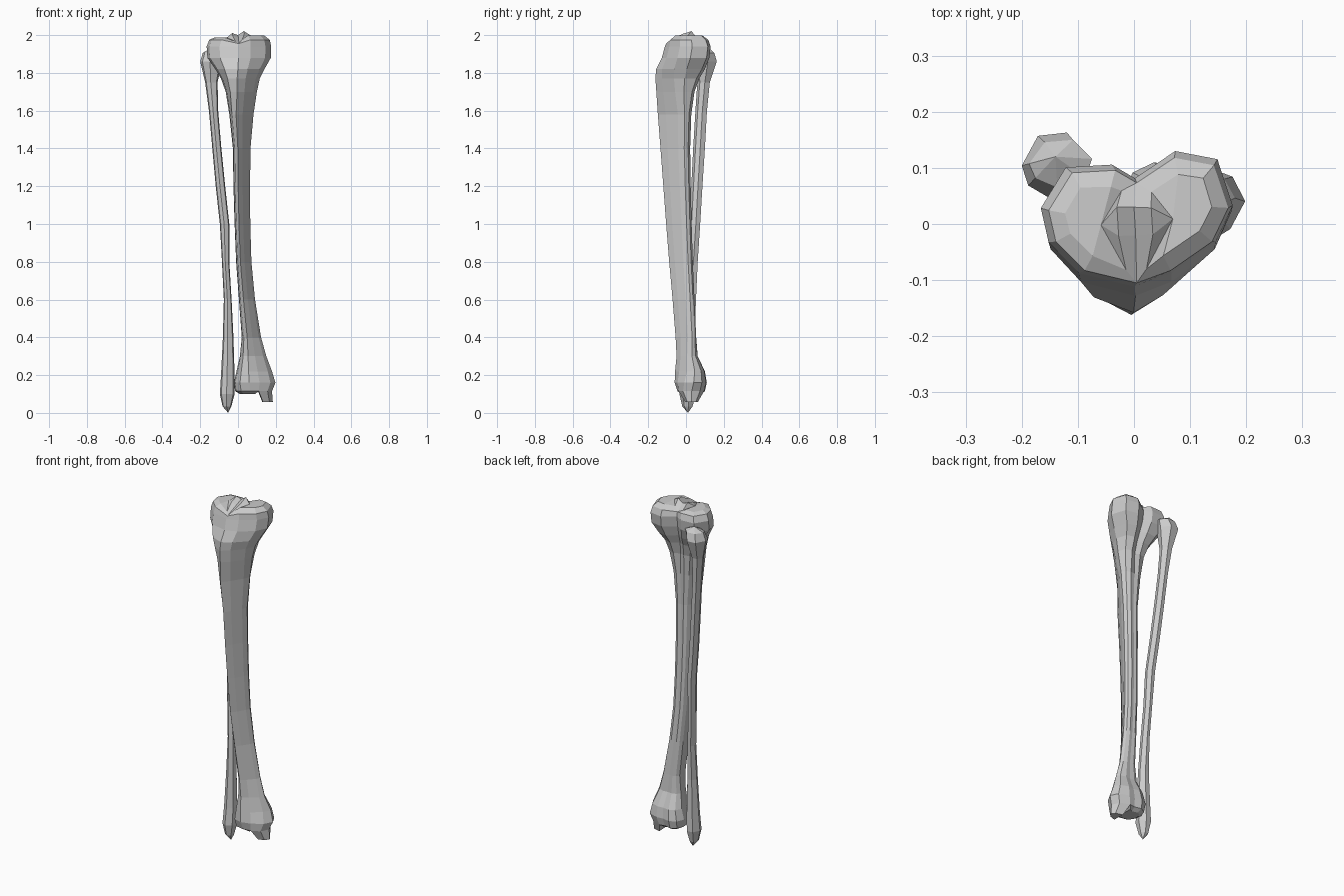
import bpy, bmesh
from mathutils import Vector

if "Cube" in bpy.data.objects:
    bpy.data.objects.remove(bpy.data.objects["Cube"])

# Cross-sections in a unit box (u: left-right, v: front-back), starting at the front edge
PLATEAU = [(.49, 0), (.68, .1), (.91, .33), (1, .6), (.92, .94), (.7, 1),
           (.49, .8), (.37, .9), (.13, .88), (0, .58), (.04, .33), (.2, .1)]
SHAFT = [(.28, 0), (.55, .24), (.88, .6), (1, .8), (.9, .93), (.7, 1),
         (.5, .98), (.3, 1), (.12, .93), (0, .78), (.03, .48), (.11, .14)]
ANKLE = [(.4, 0), (.64, .04), (.88, .2), (1, .52), (.9, .82), (.62, .97),
         (.45, .94), (.25, 1), (.08, .88), (0, .6), (.03, .3), (.16, .06)]
FIBULA = [(.45, 0), (.9, .2), (1, .6), (.7, 1), (.25, .95), (0, .5), (.1, .2)]


def blend(a, b, t):
    return [(p[0] * (1 - t) + q[0] * t, p[1] * (1 - t) + q[1] * t) for p, q in zip(a, b)]


def ring(bm, shape, z, left, right, front, back):
    return [bm.verts.new((left + u * (right - left), front + v * (back - front), z))
            for u, v in shape]


def skin(bm, rings):
    for a, b in zip(rings, rings[1:]):
        n = len(a)
        for i in range(n):
            j = (i + 1) % n
            bm.faces.new((a[i], a[j], b[j], b[i]))


def fan(bm, loop, tip):
    v = bm.verts.new(tip)
    for i in range(len(loop)):
        bm.faces.new((loop[i], loop[(i + 1) % len(loop)], v))


def finish(bm, name):
    bmesh.ops.recalc_face_normals(bm, faces=bm.faces[:])
    mesh = bpy.data.meshes.new(name)
    bm.to_mesh(mesh)
    bm.free()
    bpy.context.collection.objects.link(bpy.data.objects.new(name, mesh))


# Shin bone: lofted from ankle to knee (z, left, right, front, back)
bm = bmesh.new()
lower = [(.115, -.015, .18, -.045, .1), (.16, -.022, .198, -.06, .11),
         (.22, -.008, .18, -.058, .1), (.3, .01, .15, -.05, .062)]
middle = [(.4, .02, .122, -.055, .054), (.6, .005, .09, -.071, .045),
          (.8, -.01, .071, -.089, .036), (1.0, -.018, .065, -.105, .03),
          (1.2, -.024, .064, -.12, .025), (1.4, -.027, .066, -.135, .022),
          (1.58, -.046, .082, -.149, .028)]
upper = [(1.7, -.065, .1, -.157, .045, .4), (1.77, -.09, .115, -.162, .07, .65),
         (1.82, -.12, .14, -.158, .1, .85), (1.88, -.162, .174, -.128, .124, 1),
         (1.94, -.166, .176, -.112, .13, 1), (1.975, -.152, .168, -.105, .118, 1)]
rings = [ring(bm, blend(ANKLE, SHAFT, i / 4), *r) for i, r in enumerate(lower)]
rings += [ring(bm, SHAFT, *r) for r in middle]
rings += [ring(bm, blend(SHAFT, PLATEAU, r[5]), *r[:5]) for r in upper]
skin(bm, rings)

# Two dished knee sockets either side of a central ridge
top = rings[-1]
ridge = [bm.verts.new(c) for c in ((.003, -.02, 1.985), (0, .03, 2.0))]
top[6].co.z = 1.965
top[0].co.z = 1.955
dishes = [bm.faces.new(top[0:7] + ridge[::-1]),
          bm.faces.new(top[6:12] + [top[0]] + ridge)]

# Ankle end: hollow joint face and the inner ankle knob
low = rings[0]
joint = bm.faces.new(low[5:] + low[:2])
knob = bm.faces.new(low[1:6])
bmesh.ops.recalc_face_normals(bm, faces=bm.faces[:])
new = bmesh.ops.extrude_discrete_faces(bm, faces=[knob])["faces"][0]
for v in new.verts:
    v.co = Vector((.158 + (v.co.x - .145) * .75, .03 + (v.co.y - .03) * .5, .058))
for face, width, depth in ((dishes[0], .03, -.022), (dishes[1], .03, -.012), (joint, .025, -.015)):
    bmesh.ops.inset_individual(bm, faces=[face], thickness=width, depth=depth)
    bmesh.ops.poke(bm, faces=[face])
finish(bm, "shin_bone")

# Slender outer calf bone
bm = bmesh.new()
rows = [(.035, -.082, -.035, -.02, .035), (.1, -.096, -.018, -.035, .052),
        (.2, -.09, -.018, -.025, .05), (.4, -.08, -.024, -.015, .045),
        (.6, -.075, -.034, -.005, .053), (.8, -.085, -.046, .005, .062),
        (1.0, -.096, -.046, .018, .075), (1.2, -.118, -.068, .028, .087),
        (1.4, -.136, -.088, .038, .1), (1.6, -.154, -.105, .05, .111),
        (1.75, -.174, -.108, .06, .126), (1.86, -.2, -.085, .045, .163),
        (1.905, -.187, -.075, .065, .15)]
rings = [ring(bm, FIBULA, *r) for r in rows]
skin(bm, rings)
fan(bm, rings[0], (-.052, .01, .0))
fan(bm, rings[-1], (-.14, .12, 1.935))
finish(bm, "outer_calf_bone")
